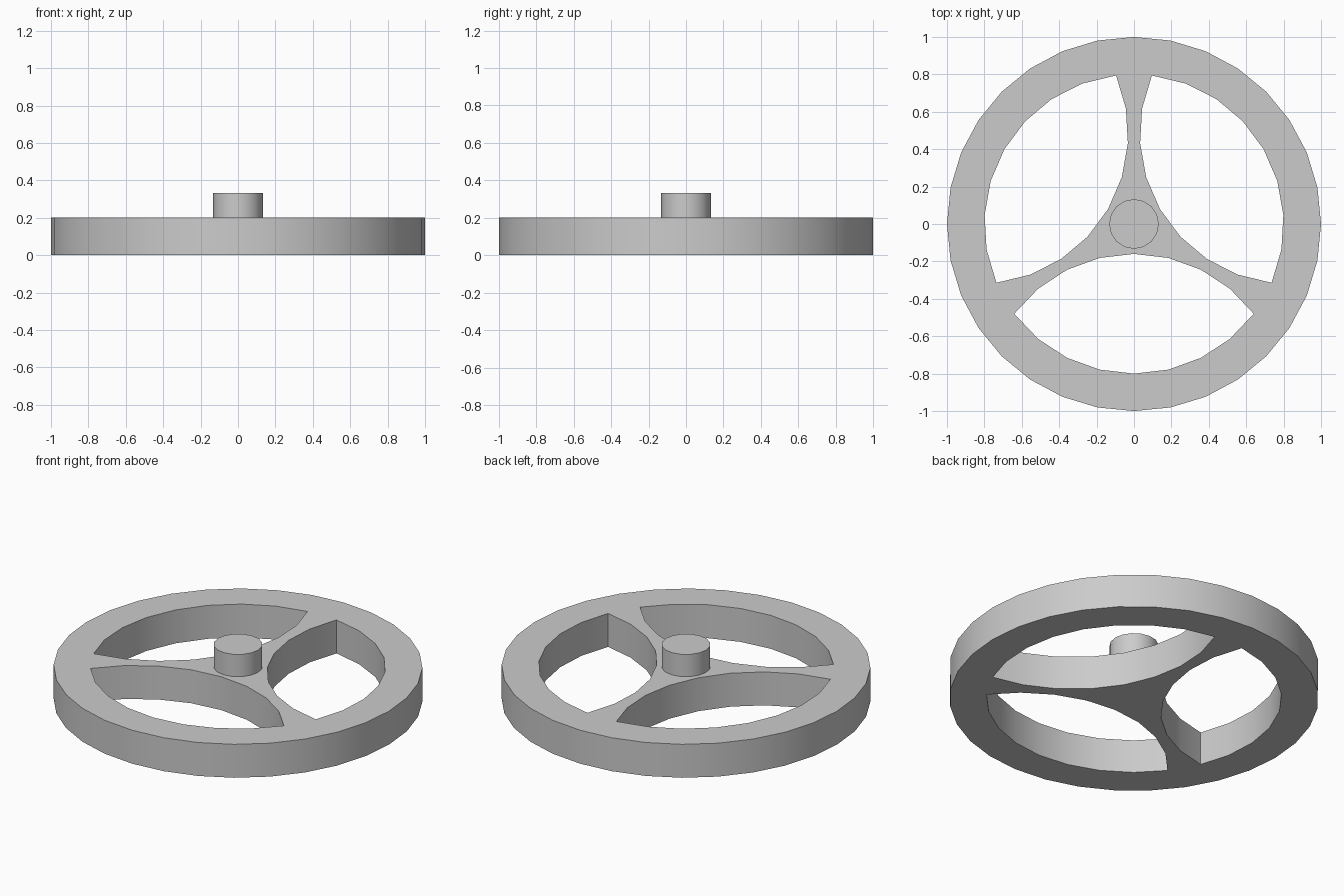
import bpy, bmesh, math
from math import sin, cos, pi

cube = bpy.data.objects.get("Cube")
if cube:
    bpy.data.objects.remove(cube)

RIM_R, HOLE_R, HOLE_OFFSET = 1.0, 0.8, 0.96
THICKNESS, HUB_R, HUB_TOP = 0.2, 0.133, 0.333
RIM_SIDES, ARC_STEPS = 32, 8

grey = bpy.data.materials.new("plain_grey")
grey.use_nodes = True
grey.diffuse_color = (0.6, 0.6, 0.6, 1)
grey.node_tree.nodes["Principled BSDF"].inputs["Base Color"].default_value = grey.diffuse_color


def arc(cx, cy, radius, start, end, steps):
    """Points along an arc, leaving out the end point."""
    return [(cx + radius * cos(start + (end - start) * i / steps),
             cy + radius * sin(start + (end - start) * i / steps)) for i in range(steps)]


def lens(direction):
    """Opening where the inner rim circle overlaps an equal circle pushed outward."""
    half = math.acos(HOLE_OFFSET / 2 / HOLE_R)
    cx, cy = HOLE_OFFSET * cos(direction), HOLE_OFFSET * sin(direction)
    back = direction + pi
    return (arc(0, 0, HOLE_R, direction - half, direction + half, ARC_STEPS)
            + arc(cx, cy, HOLE_R, back - half, back + half, ARC_STEPS))


def extruded_plate(name, loops, bottom, top):
    """Fill nested outlines and raise them to a solid."""
    bm = bmesh.new()
    for points in loops:
        verts = [bm.verts.new((x, y, bottom)) for x, y in points]
        for a, b in zip(verts, verts[1:] + verts[:1]):
            bm.edges.new((a, b))
    bmesh.ops.triangle_fill(bm, edges=bm.edges[:], use_beauty=True, normal=(0, 0, 1))
    raised = bmesh.ops.extrude_face_region(bm, geom=bm.faces[:], use_keep_orig=True)
    for v in raised["geom"]:
        if isinstance(v, bmesh.types.BMVert):
            v.co.z = top
    bmesh.ops.recalc_face_normals(bm, faces=bm.faces[:])
    mesh = bpy.data.meshes.new(name)
    bm.to_mesh(mesh)
    bm.free()
    mesh.materials.append(grey)
    obj = bpy.data.objects.new(name, mesh)
    bpy.context.collection.objects.link(obj)
    bpy.ops.object.select_all(action="DESELECT")
    obj.select_set(True)
    bpy.context.view_layer.objects.active = obj
    bpy.ops.object.shade_smooth_by_angle(angle=math.radians(30))
    return obj


# Rim and three curved spokes, left between the openings
rim = arc(0, 0, RIM_R, 0, 2 * pi, RIM_SIDES)
openings = [lens(-pi / 2 + i * 2 * pi / 3) for i in range(3)]
extruded_plate("spoked_wheel", [rim] + openings, 0, THICKNESS)

# Central hub boss, seated into the wheel
hub = arc(0, 0, HUB_R, 0, 2 * pi, 16)
extruded_plate("hub", [hub], THICKNESS / 2, HUB_TOP)
